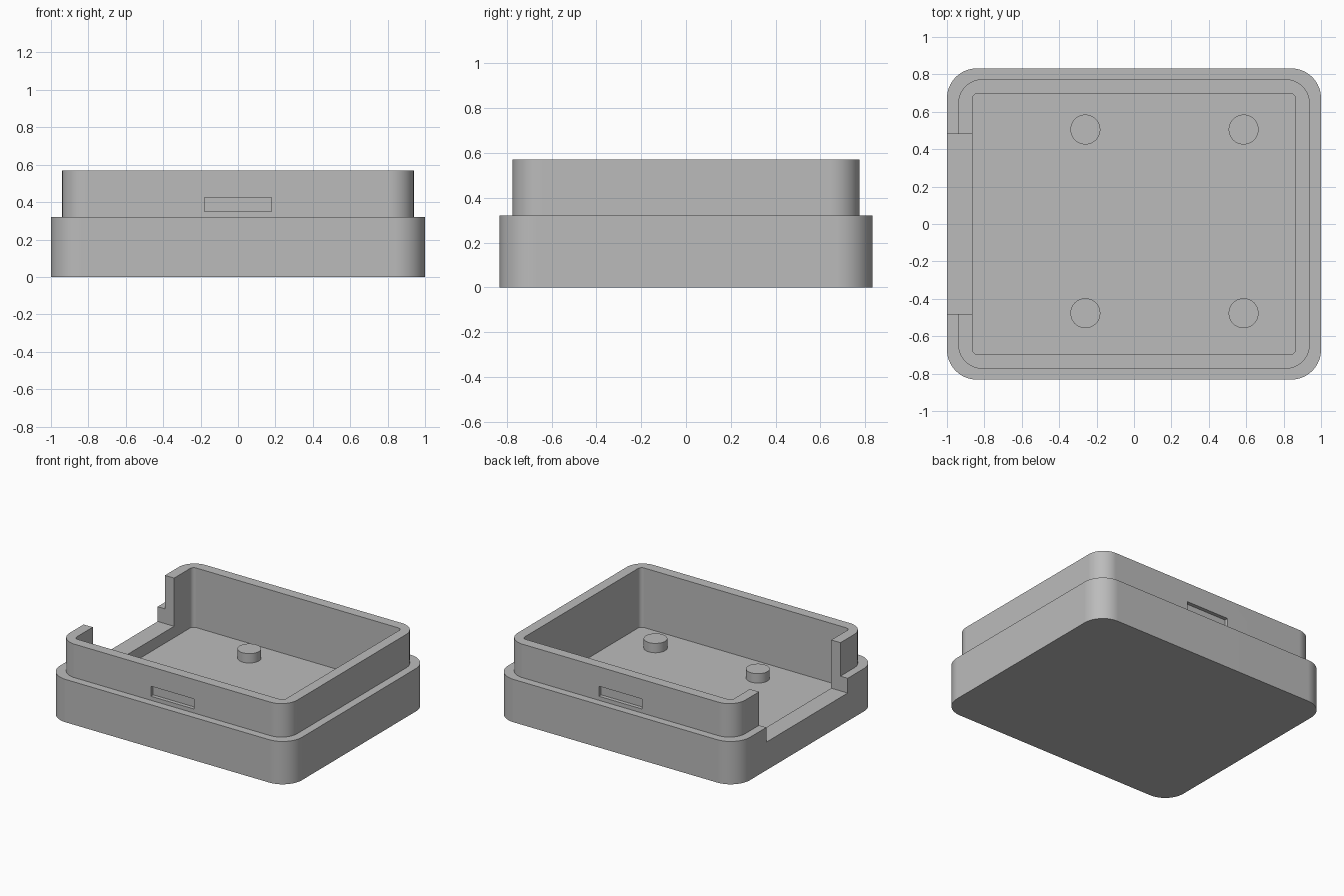
import bpy
import bmesh
from math import cos, sin, pi, radians

cube = bpy.data.objects.get("Cube")
if cube:
    bpy.data.objects.remove(cube, do_unlink=True)

# Single plain grey material
grey = bpy.data.materials.new("plain_grey")
grey.use_nodes = True
colour = (0.5, 0.5, 0.5, 1)
grey.diffuse_color = colour
for node in grey.node_tree.nodes:
    if node.type == 'BSDF_PRINCIPLED':
        node.inputs["Base Color"].default_value = colour


def prism(name, outline, z0, z1):
    """Extrude a closed outline upwards from z0 to z1."""
    bm = bmesh.new()
    base = bm.faces.new([bm.verts.new((x, y, z0)) for x, y in outline])
    top = bmesh.ops.extrude_face_region(bm, geom=[base])["geom"]
    bmesh.ops.translate(bm, vec=(0, 0, z1 - z0),
                        verts=[v for v in top if isinstance(v, bmesh.types.BMVert)])
    bmesh.ops.recalc_face_normals(bm, faces=bm.faces)
    mesh = bpy.data.meshes.new(name)
    bm.to_mesh(mesh)
    bm.free()
    mesh.materials.append(grey)
    obj = bpy.data.objects.new(name, mesh)
    bpy.context.collection.objects.link(obj)
    return obj


def rounded(hx, hy, r, steps=16):
    """Rounded rectangle with half sizes hx, hy and corner radius r."""
    points = []
    for k, (sx, sy) in enumerate([(1, 1), (-1, 1), (-1, -1), (1, -1)]):
        for i in range(steps + 1):
            a = (k + i / steps) * pi / 2
            points.append((sx * (hx - r) + r * cos(a), sy * (hy - r) + r * sin(a)))
    return points


def rect(x0, x1, y0, y1):
    return [(x0, y0), (x1, y0), (x1, y1), (x0, y1)]


def activate(obj):
    bpy.ops.object.select_all(action='DESELECT')
    obj.select_set(True)
    bpy.context.view_layer.objects.active = obj


def combine(body, tool, operation):
    """Apply a boolean and discard the helper."""
    tool.hide_render = True
    mod = body.modifiers.new("boolean", 'BOOLEAN')
    mod.operation = operation
    mod.solver = 'EXACT'
    mod.object = tool
    activate(body)
    bpy.ops.object.modifier_apply(modifier=mod.name)
    bpy.data.objects.remove(tool, do_unlink=True)


def finish(obj):
    activate(obj)
    bpy.ops.object.shade_smooth_by_angle(angle=radians(30))
    mod = obj.modifiers.new("flat_walls", 'WEIGHTED_NORMAL')
    mod.keep_sharp = True


FLOOR, SILL, LEDGE, RIM = 0.125, 0.21, 0.32, 0.57

# Stepped tray: wide base and narrower upper wall
tray = prism("tray", rounded(1.0, 0.832, 0.16), 0, LEDGE)
combine(tray, prism("upper_wall", rounded(0.94, 0.774, 0.13), 0.06, RIM), 'UNION')

# Inner cavity and the wide side opening
combine(tray, prism("cavity", rounded(0.864, 0.698, 0.03, 8), FLOOR, 0.8), 'DIFFERENCE')
combine(tray, prism("opening", rect(-1.2, -0.7, -0.48, 0.48), SILL, 0.8), 'DIFFERENCE')

# Shallow latch slots on the front and back walls
for side in (-1, 1):
    y0, y1 = sorted((side * 0.746, side * 0.9))
    combine(tray, prism("latch_slot", rect(-0.178, 0.178, y0, y1), 0.35, 0.425),
            'DIFFERENCE')
finish(tray)

# Four mounting pegs on the floor
for x, depth in ((-0.26, "right"), (0.586, "left")):
    for y, end in ((-0.477, "front"), (0.505, "back")):
        circle = [(x + 0.08 * cos(i * pi / 24), y + 0.08 * sin(i * pi / 24))
                  for i in range(48)]
        finish(prism(f"{end}_{depth}_peg", circle, FLOOR - 0.02, 0.195))
